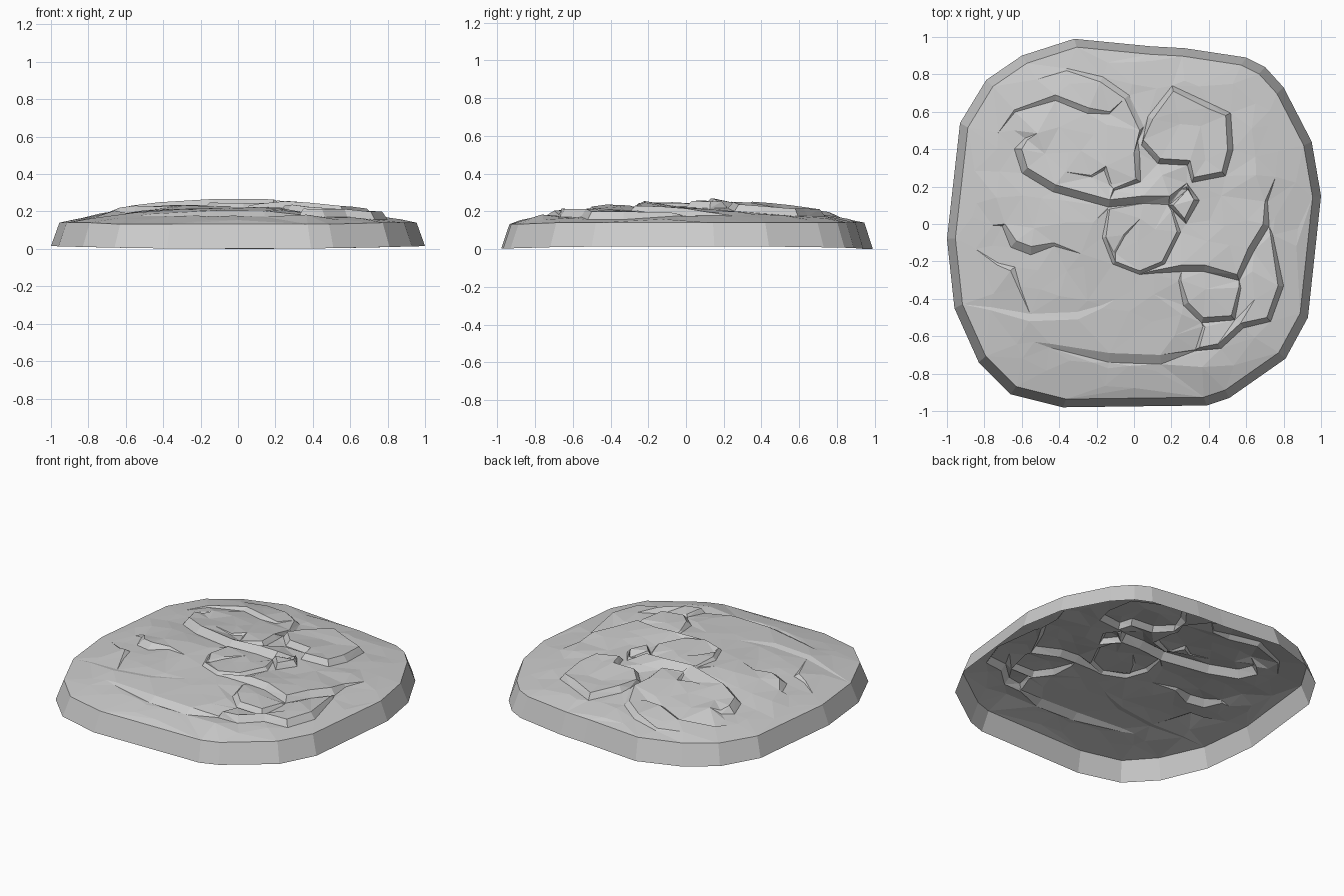
import bpy
import bmesh
import random
from mathutils import Vector
from mathutils.geometry import delaunay_2d_cdt, intersect_point_line

random.seed(4)
if "Cube" in bpy.data.objects:
    bpy.data.objects.remove(bpy.data.objects["Cube"], do_unlink=True)

RIM_HEIGHT = .14
DOME_RISE = .095
RIM_SCALE = .955
REACH = .24
SPACING = .125

ledges = []


def ledge(*points, height=.03, width=.03, closed=False):
    """Broken rock edge: the high side lies left of the direction of travel."""
    path = [Vector(p) for p in points]
    count = len(path)
    feet, lifts = [], []
    for i, point in enumerate(path):
        before = path[i - 1] if closed or i > 0 else point
        after = path[(i + 1) % count] if closed or i < count - 1 else point
        along = (after - before).normalized()
        is_end = not closed and i in (0, count - 1)
        taper = .4 if is_end else 1
        feet.append(point + Vector((along.y, -along.x)) * width * taper)
        lifts.append(height * taper)
    segments = [(i, (i + 1) % count) for i in range(count if closed else count - 1)]
    ledges.append({"path": path, "feet": feet, "lifts": lifts,
                   "segments": segments, "height": height})


# Upper left plates
ledge((-.57, .45), (-.6, .4), (-.57, .3), (-.42, .21), (-.13, .13),
      (.05, .15), (.19, .15), (.28, .2), height=.035, width=.04)
ledge((-.11, .19), (.01, .24), (0, .38), (.03, .5), (-.05, .67),
      (-.18, .76), (-.36, .82), height=.022)
ledge((-.64, .61), (-.42, .69), (-.24, .62), (-.13, .6), height=.02)
ledge((-.23, .26), (-.15, .31), (-.12, .21), height=.015, width=.025)

# Upper right plate
ledge((.05, .45), (.14, .35), (.3, .34), (.32, .25), (.47, .28), (.5, .4),
      (.49, .58), (.39, .62), (.21, .71), (.1, .56), height=.03, closed=True)

# Small raised stone and central plate
ledge((.21, .1), (.27, .03), (.32, .13), (.29, .19), height=.028, closed=True)
ledge((-.13, .08), (-.15, -.07), (-.1, -.2), (.03, -.25), (.15, -.2),
      (.23, -.04), (.2, .07), height=.016, width=.02)
ledge((-.11, -.15), (-.06, -.06), height=.02)

# Lower right plates
ledge((.1, -.25), (.25, -.22), (.38, -.22), (.55, -.27), (.61, -.13),
      (.69, 0), (.7, .12), height=.03, width=.035)
ledge((.25, -.3), (.29, -.42), (.37, -.5), (.52, -.49), (.56, -.34),
      height=.025)
ledge((.38, -.55), (.35, -.66), (.45, -.64), (.57, -.53), (.71, -.5),
      (.77, -.33), (.73, -.06), height=.032)

# Lower left ridges and soft folds
ledge((-.69, 0), (-.63, -.09), (-.55, -.12), (-.43, -.1), height=.028, width=.045)
ledge((-.62, -.34), (-.66, -.25), (-.73, -.22), height=.018)
ledge((-.17, -.45), (-.3, -.51), (-.56, -.52), (-.77, -.46), height=.01, width=.04)
ledge((-.45, -.64), (-.13, -.69), (.14, -.7), (.34, -.67), height=.02, width=.05)


# Footprint, counter-clockwise
outline = [Vector(p) for p in (
    (-.32, .99), (-.6, .9), (-.79, .77), (-.93, .54), (-1, -.08),
    (-.96, -.45), (-.83, -.74), (-.66, -.91), (-.38, -.98), (.39, -.97),
    (.51, -.93), (.81, -.72), (.93, -.5), (1, .15), (.95, .44), (.8, .73),
    (.7, .84), (.6, .89), (.27, .94), (.09, .95))]
rim = [p * RIM_SCALE for p in outline]


def radius(p):
    """Rounded-square distance, about one at the rim."""
    power = 2.6
    return (abs(p.x) ** power + abs(p.y) ** power) ** (1 / power) / RIM_SCALE


def dome(p):
    return RIM_HEIGHT + DOME_RISE * max(0, 1 - radius(p) ** 2)


def nearest(p, item):
    """Distance to a ledge, and whether the point is on its high side."""
    best, high = REACH, False
    for i, j in item["segments"]:
        a, b = item["path"][i], item["path"][j]
        factor = intersect_point_line(p, a, b)[1]
        offset = p - a.lerp(b, min(1, max(0, factor)))
        if offset.length < best:
            along = b - a
            best, high = offset.length, along.cross(p - a) > 0
    return best, high


def lifted(p):
    """Dome height with the plates behind each ledge raised."""
    lift = 0
    for item in ledges:
        distance, high = nearest(p, item)
        if high:
            lift = max(lift, item["height"] * (1 - distance / REACH))
    return dome(p) + lift


# Gather the plan: rim, ledge tops and feet, then loose surface points
plan, heights, edges = [], [], []


def add(p, z):
    plan.append(p)
    heights.append(z)
    return len(plan) - 1


first = [add(p, RIM_HEIGHT - .008 * (p.y < -.8)) for p in rim]
edges += list(zip(first, first[1:] + first[:1]))

for item in ledges:
    tops = [add(p, dome(p) + h) for p, h in zip(item["path"], item["lifts"])]
    feet = [add(p, dome(p) - h * .2) for p, h in zip(item["feet"], item["lifts"])]
    for i, j in item["segments"]:
        edges += [(tops[i], tops[j]), (feet[i], feet[j])]

steps = int(1 / SPACING)
for row in range(-steps, steps + 1):
    for column in range(-steps, steps + 1):
        jitter = Vector((random.uniform(-1, 1), random.uniform(-1, 1))) * .035
        p = Vector((column, row)) * SPACING + jitter
        clear = all(nearest(p, item)[0] > .06 for item in ledges)
        if radius(p) < .92 and clear:
            add(p, lifted(p) + random.uniform(-1, 1) * .003)

coords, _, faces, origins, _, _ = delaunay_2d_cdt(plan, edges, [], 1, .0001)

# Slab: faceted top, sloping sides, open underneath
bm = bmesh.new()
verts = []
for p, origin in zip(coords, origins):
    z = heights[origin[0]] if origin else dome(p)
    verts.append(bm.verts.new((p.x, p.y, z)))
for face in faces:
    made = bm.faces.new([verts[i] for i in face])
    made.normal_update()
    if made.normal.z < 0:
        made.normal_flip()

lookup = {o: verts[i] for i, origin in enumerate(origins) for o in origin}
upper = [lookup[i] for i in first]
lower = [bm.verts.new((p.x, p.y, .015 * p.x ** 2)) for p in outline]
for i in range(len(outline)):
    j = (i + 1) % len(outline)
    bm.faces.new((lower[i], lower[j], upper[j], upper[i]))

mesh = bpy.data.meshes.new("stone_slab")
bm.to_mesh(mesh)
bm.free()
slab = bpy.data.objects.new("stone_slab", mesh)
bpy.context.collection.objects.link(slab)

# Stone colour
stone = bpy.data.materials.new("grey_stone")
stone.use_nodes = True
colour = (.6, .6, .6, 1)
stone.diffuse_color = colour
stone.node_tree.nodes["Principled BSDF"].inputs["Base Color"].default_value = colour
mesh.materials.append(stone)
